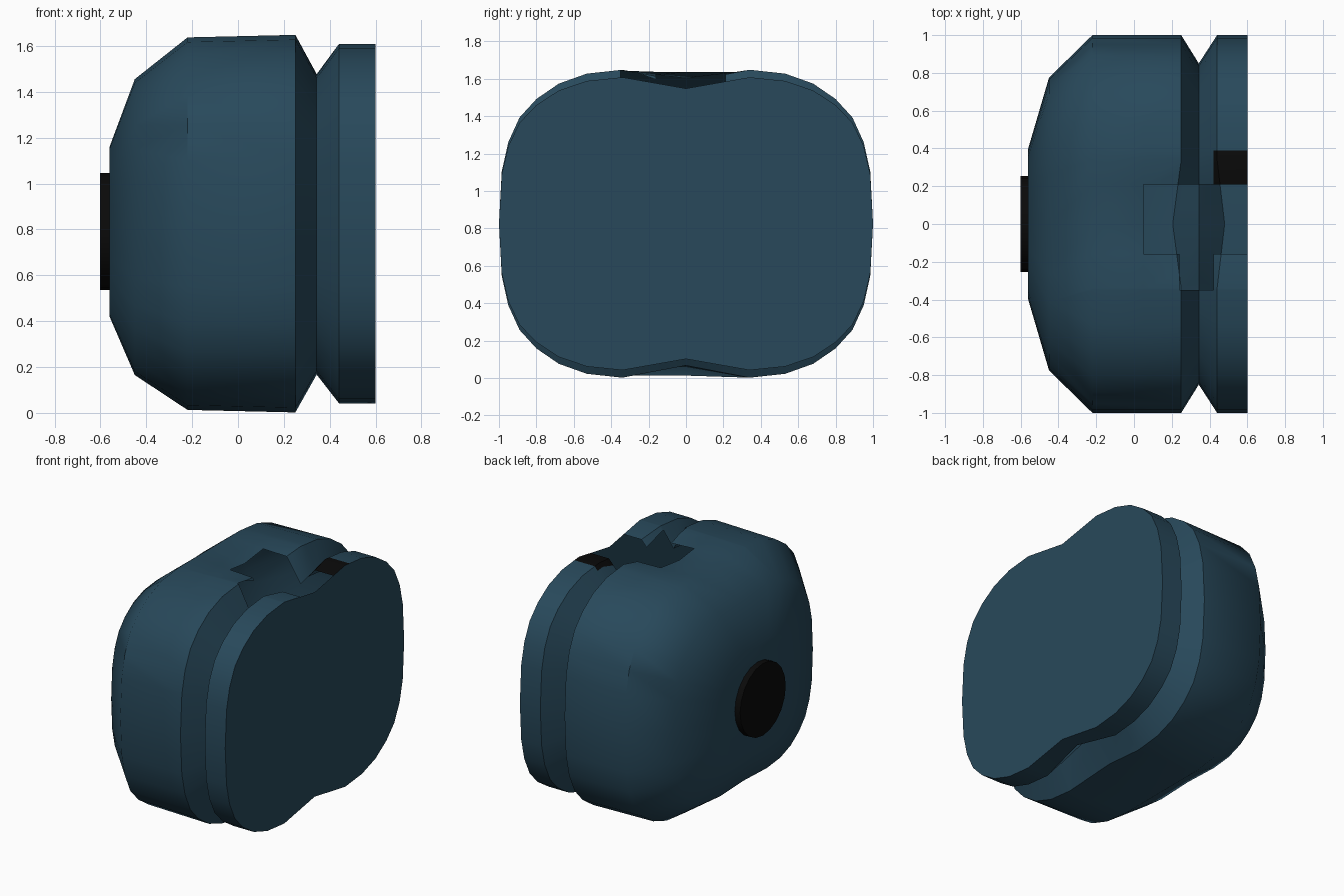
import bpy, bmesh, math
from mathutils import Vector

if "Cube" in bpy.data.objects:
    bpy.data.objects.remove(bpy.data.objects["Cube"])


def material(name, rgb):
    m = bpy.data.materials.new(name)
    m.diffuse_color = (*rgb, 1)
    m.use_nodes = True
    m.node_tree.nodes["Principled BSDF"].inputs["Base Color"].default_value = m.diffuse_color
    return m


blue = material("dark_blue", (0.021, 0.066, 0.104))
black = material("black", (0.003, 0.003, 0.003))


def finish(bm, name, mats, angle):
    mesh = bpy.data.meshes.new(name)
    bm.to_mesh(mesh)
    bm.free()
    ob = bpy.data.objects.new(name, mesh)
    bpy.context.collection.objects.link(ob)
    for m in mats:
        mesh.materials.append(m)
    bpy.ops.object.select_all(action='DESELECT')
    ob.select_set(True)
    bpy.context.view_layer.objects.active = ob
    bpy.ops.object.shade_smooth_by_angle(angle=math.radians(angle))
    return ob


# Quarter outline of the rounded cross-section (y, z), ending at the middle
QUARTER = [(1, 0), (.985, .34), (.95, .53), (.89, .69), (.80, .81),
           (.68, .91), (.53, .975), (.34, 1), (0, 1)]


def outline():
    q = QUARTER
    top = q + [(-y, z) for y, z in q[-2::-1]]
    return top + [(y, -z) for y, z in top[-2:0:-1]]


# Sections along x: x, centre z, half width, half height, dent depth, x shift in dent
SECTIONS = [(-.56, .79, .40, .37, -.01, 0),
            (-.45, .81, .775, .645, -.01, 0),
            (-.22, .825, 1.0, .812, 0, 0),
            (.25, .825, 1.0, .823, .065, -.045),
            (.343, .822, .85, .655, .075, 0),
            (.44, .825, 1.0, .783, .06, .04),
            (.60, .825, 1.0, .783, .06, 0)]

# Body shell: loft through the sections and close both ends
bm = bmesh.new()
rings = []
for x, cz, sy, sz, dent, dx in SECTIONS:
    ring = []
    for y, z in outline():
        mid = 1 if y == 0 else 0
        h = z * sz - math.copysign(dent * mid, z)
        ring.append(bm.verts.new((x + dx * mid, y * sy, cz + h)))
    rings.append(ring)
n = len(rings[0])
for a, b in zip(rings, rings[1:]):
    for i in range(n):
        j = (i + 1) % n
        bm.faces.new((a[i], a[j], b[j], b[i]))
bm.faces.new(rings[0])
bm.faces.new(rings[-1])
bmesh.ops.recalc_face_normals(bm, faces=bm.faces[:])
bm.normal_update()


def top_faces():
    return [f for f in bm.faces if f.normal.z > .2 and abs(f.normal.x) < .95
            and f.calc_center_median().z > 1.2 and f.calc_center_median().x > -.3
            and abs(f.calc_center_median().y) < .6]


# Cut the outlines of the top opening and the black patch into the shell
for axis, values in ((0, (.05, .24, .42)), (1, (-.35, -.16, .21, .39))):
    for v in values:
        co, no = Vector((0, 0, 0)), Vector((0, 0, 0))
        co[axis], no[axis] = v, 1
        fs = top_faces()
        geom = set(fs)
        for f in fs:
            geom.update(f.edges)
            geom.update(f.verts)
        bmesh.ops.bisect_plane(bm, geom=list(geom), dist=1e-5, plane_co=co, plane_no=no)
        bm.normal_update()

opening = []
for f in top_faces():
    c = f.calc_center_bounds()
    if (c.x > .05 and -.16 < c.y < .21) or (.24 < c.x < .42 and -.35 < c.y < -.16):
        opening.append(f)
    elif c.x > .42 and .21 < c.y < .39:
        f.material_index = 1
bmesh.ops.delete(bm, geom=opening, context='FACES')
finish(bm, "body_shell", [blue, black], 45)

# Round button on the closed end
bm = bmesh.new()
bmesh.ops.create_cone(bm, cap_ends=True, segments=20, radius1=.255, radius2=.255, depth=.06)
for v in bm.verts:
    v.co = Vector((v.co.z - .572, v.co.x, v.co.y + .79))
bmesh.ops.recalc_face_normals(bm, faces=bm.faces[:])
finish(bm, "end_button", [black], 30)
